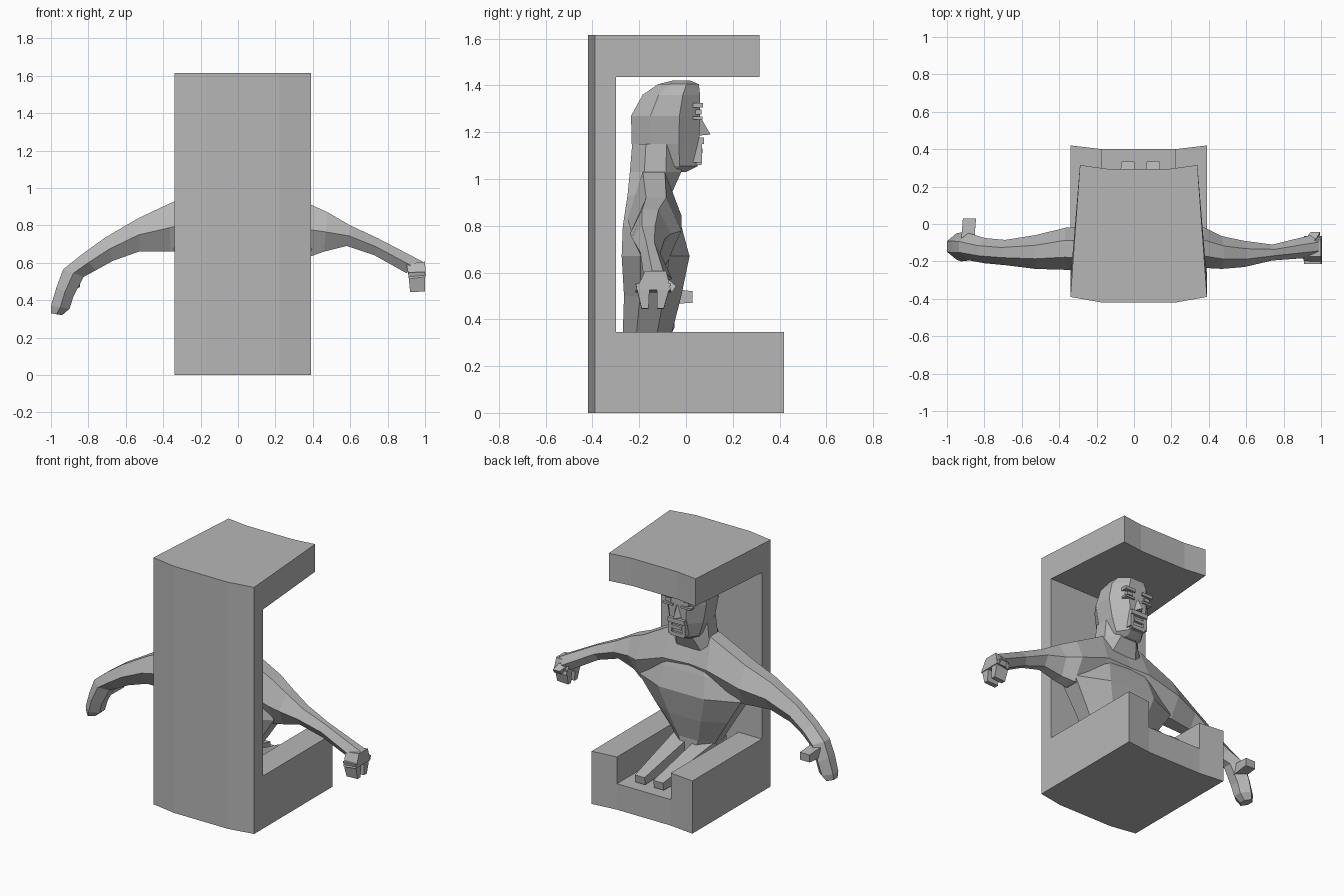
import bpy, bmesh, math
from mathutils import Vector

if "Cube" in bpy.data.objects:
    bpy.data.objects.remove(bpy.data.objects["Cube"])

grey = bpy.data.materials.new("plain grey")
grey.diffuse_color = (0.47, 0.47, 0.47, 1)
grey.use_nodes = True
grey.node_tree.nodes["Principled BSDF"].inputs["Base Color"].default_value = grey.diffuse_color
CX = 0.025  # middle line of the booth and figure


def loft(name, rings):
    """Skin a list of equal-length point rings and cap both ends."""
    bm = bmesh.new()
    vs = [[bm.verts.new(p) for p in r] for r in rings]
    n = len(vs[0])
    for a, b in zip(vs, vs[1:]):
        for i in range(n):
            j = (i + 1) % n
            bm.faces.new((a[i], a[j], b[j], b[i]))
    bm.faces.new(vs[0][::-1])
    bm.faces.new(vs[-1])
    bmesh.ops.recalc_face_normals(bm, faces=bm.faces)
    me = bpy.data.meshes.new(name)
    bm.to_mesh(me)
    bm.free()
    me.materials.append(grey)
    ob = bpy.data.objects.new(name, me)
    bpy.context.collection.objects.link(ob)
    return ob


def prism(name, plan, z0, z1):
    return loft(name, [[(x, y, z) for x, y in plan] for z in (z0, z1)])


def box(name, x0, x1, y0, y1, z0, z1):
    return prism(name, [(x0, y0), (x1, y0), (x1, y1), (x0, y1)], z0, z1)


def bar(name, a, b, wa, ha, wb, hb, side):
    """Tapered four-sided bar from a to b; side is its width direction."""
    a, b, s = Vector(a), Vector(b), Vector(side).normalized()
    u = (b - a).cross(s).normalized()
    return loft(name, [[p + s * w * i + u * h * j for i, j in
                        ((-.5, -.5), (.5, -.5), (.5, .5), (-.5, .5))]
                       for p, w, h in ((a, wa, ha), (b, wb, hb))])


def body_ring(z, w, yf, yb, cx=CX):
    """Eight-sided horizontal section, front at yf and back at yb."""
    d = yf - yb
    half = [(.45, yf), (1, yf - .3 * d), (1, yf - .72 * d), (.6, yb)]
    return ([(cx + w * f, y, z) for f, y in half] +
            [(cx - w * f, y, z) for f, y in half[::-1]])


def arm_ring(xt, zt, xb, zb, yf, yb):
    """Six-sided section across an arm, from its top edge to its bottom edge."""
    pts = []
    for t, s in ((0, .3), (0, .7), (.5, 1), (1, .7), (1, .3), (.5, 0)):
        pts.append((xt + (xb - xt) * t, yf + (yb - yf) * s, zt + (zb - zt) * t))
    return pts


# Booth: one bowed block, hollowed by an opening and a leg channel
plan = [(-.34, -.39), (-.17, -.42), (.22, -.42), (.39, -.39),
        (.39, .42), (.22, .40), (-.17, .40), (-.34, .42)]
booth = prism("booth", plan, 0, 1.615)
for cut in (box("opening_cutter", -1, 1, -.30, 1, .345, 1.435),
            box("channel_cutter", -.17, .22, -.30, 1, .17, .5)):
    cut.hide_render = True
    mod = booth.modifiers.new("cut", 'BOOLEAN')
    mod.operation = 'DIFFERENCE'
    mod.solver = 'EXACT'
    mod.object = cut
    bpy.context.view_layer.objects.active = booth
    bpy.ops.object.modifier_apply(modifier=mod.name)
    bpy.data.objects.remove(cut)
# Roof is shorter and narrower towards its open edge
for v in booth.data.vertices:
    if v.co.z > 1 and v.co.y > 0:
        v.co.x = CX + (v.co.x - CX) * .86
        v.co.y -= .105

# Torso with neck
loft("torso", [body_ring(*r) for r in (
    (.19, .06, -.06, -.26), (.345, .16, -.06, -.27), (.50, .26, -.02, -.265),
    (.67, .37, .015, -.275), (.80, .32, -.02, -.27), (.93, .20, -.065, -.25),
    (1.03, .13, -.02, -.24), (1.15, .12, -.02, -.23))])

# Arms, both meeting inside the chest
loft("left_arm", [arm_ring(*r) for r in (
    (.0, 1.03, .0, .67, -.03, -.25), (-.12, 1.03, -.15, .66, -.02, -.255),
    (-.37, .915, -.36, .66, -.02, -.245), (-.53, .84, -.53, .66, -.06, -.24),
    (-.71, .735, -.67, .61, -.085, -.22), (-.835, .645, -.76, .56, -.075, -.21),
    (-.935, .565, -.825, .525, -.05, -.195), (-.97, .47, -.88, .42, -.045, -.20),
    (-1.0, .37, -.90, .355, -.05, -.19), (-1.0, .33, -.94, .32, -.07, -.17))])
loft("right_arm", [arm_ring(*r) for r in (
    (.0, 1.03, .0, .67, -.03, -.25), (.17, 1.03, .20, .66, -.02, -.255),
    (.37, .92, .39, .635, -.02, -.235), (.48, .87, .46, .66, -.065, -.24),
    (.60, .80, .58, .69, -.09, -.23), (.75, .73, .73, .64, -.11, -.195),
    (.99, .605, .90, .545, -.06, -.18))])

# Hands
bar("left_thumb", (-.89, -.10, .50), (-.88, .028, .495), .07, .07, .07, .05, (1, 0, 0))
bar("right_palm", (.95, -.13, .60), (.96, -.14, .52), .09, .10, .15, .09, (0, 1, 0))
for i, (ya, yb) in enumerate(((-.185, -.175), (-.095, -.11))):
    bar(f"right_finger_{i}", (.955, ya, .55), (.96, yb, .445), .06, .09, .03, .08, (0, 1, 0))
bar("right_thumb", (.94, -.10, .56), (.97, -.05, .53), .06, .05, .05, .03, (1, 0, 0))

# Hips and legs resting in the channel
box("hips", CX - .13, CX + .13, -.27, -.10, .17, .32)
for s, n in ((-1, "left"), (1, "right")):
    bar(n + "_leg", (CX + s * .085, -.15, .27), (CX + .01 + s * .067, .33, .20),
        .12, .13, .07, .05, (1, 0, 0))

# Head
HX = .02
loft("head", [body_ring(*r, HX) for r in (
    (1.03, .075, .0, -.20), (1.055, .095, .05, -.21), (1.15, .125, .057, -.232),
    (1.27, .148, .06, -.235), (1.36, .14, .06, -.185), (1.405, .11, .055, -.12),
    (1.42, .07, .02, -.06))])

# Face: brows, eyes, nose, mouth frame
for s, n in ((-1, "left"), (1, "right")):
    x = HX + s * .065
    box(n + "_brow", x - .038, x + .038, .03, .072, 1.305, 1.325)
    box(n + "_eye", x - .02, x + .02, .03, .066, 1.275, 1.297)
    box(n + "_lower_lid", x - .035, x + .035, .03, .070, 1.255, 1.268)
    x = HX + s * .05
    box(n + "_mouth_side", x - .012, x + .012, .03, .068, 1.07, 1.17)
box("upper_lip", HX - .06, HX + .06, .03, .078, 1.15, 1.178)
box("lower_lip", HX - .035, HX + .035, .03, .070, 1.11, 1.13)
box("chin_plate", HX - .05, HX + .05, .03, .066, 1.06, 1.085)
loft("nose", [[(HX - .012, .05, 1.27), (HX + .012, .05, 1.27), (HX, .062, 1.265)],
              [(HX - .032, .05, 1.185), (HX + .032, .05, 1.185), (HX, .105, 1.19)]])
